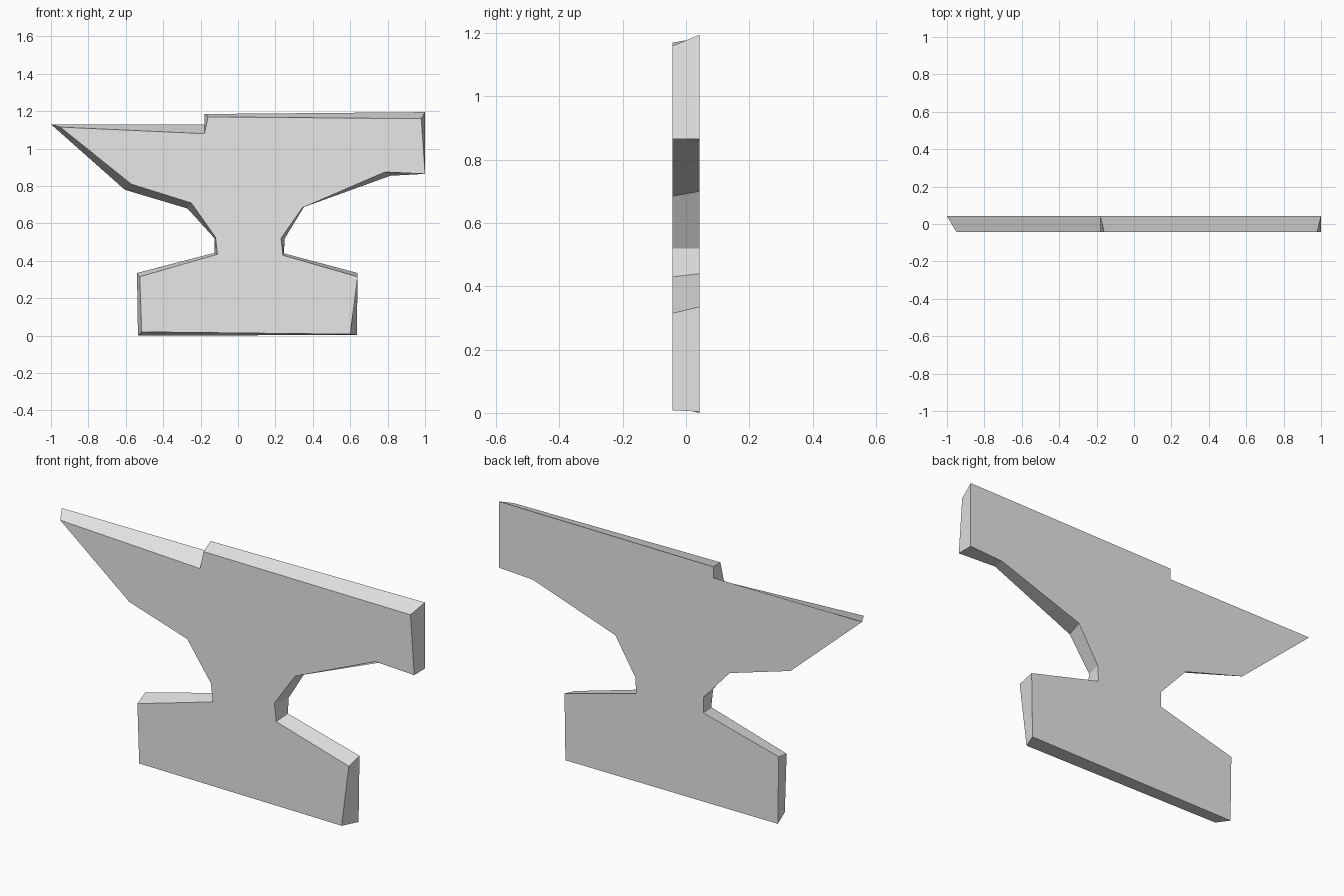
import bpy
import bmesh

cube = bpy.data.objects.get("Cube")
if cube:
    bpy.data.objects.remove(cube, do_unlink=True)

# Flat grey metal
steel = bpy.data.materials.new("light_grey_steel")
steel.use_nodes = True
grey = (0.8, 0.8, 0.8, 1)
steel.diffuse_color = grey
steel.node_tree.nodes["Principled BSDF"].inputs["Base Color"].default_value = grey

# Outline corners, clockwise from the horn tip: front x, z then back x, z
CORNERS = [
    # horn and raised face
    (-.95, 1.115, -1, 1.13),
    (-.18, 1.08, -.18, 1.13),
    (-.16, 1.17, -.18, 1.185),
    (.98, 1.16, 1, 1.195),
    (1, .865, 1, .865),
    # heel underside and waist
    (.785, .875, .815, .855),
    (.345, .685, .36, .7),
    (.23, .52, .25, .52),
    (.24, .43, .245, .44),
    # foot
    (.64, .315, .64, .335),
    (.6, .008, .635, .004),
    (-.515, .02, -.535, 0),
    (-.525, .315, -.54, .335),
    # waist and horn underside
    (-.11, .435, -.125, .443),
    (-.12, .525, -.125, .52),
    (-.25, .71, -.27, .68),
    (-.57, .81, -.605, .78),
]
HALF_DEPTH = 0.042

# Flat slab with a slightly different outline on each side
bm = bmesh.new()
front = [bm.verts.new((c[0], -HALF_DEPTH, c[1])) for c in CORNERS]
back = [bm.verts.new((c[2], HALF_DEPTH, c[3])) for c in CORNERS]
bm.faces.new(front)
bm.faces.new(back[::-1])
for i in range(len(CORNERS)):
    j = (i + 1) % len(CORNERS)
    bm.faces.new((front[j], front[i], back[i], back[j]))
bmesh.ops.recalc_face_normals(bm, faces=bm.faces)

mesh = bpy.data.meshes.new("anvil_body")
bm.to_mesh(mesh)
bm.free()
mesh.materials.append(steel)
anvil = bpy.data.objects.new("anvil_body", mesh)
bpy.context.collection.objects.link(anvil)
